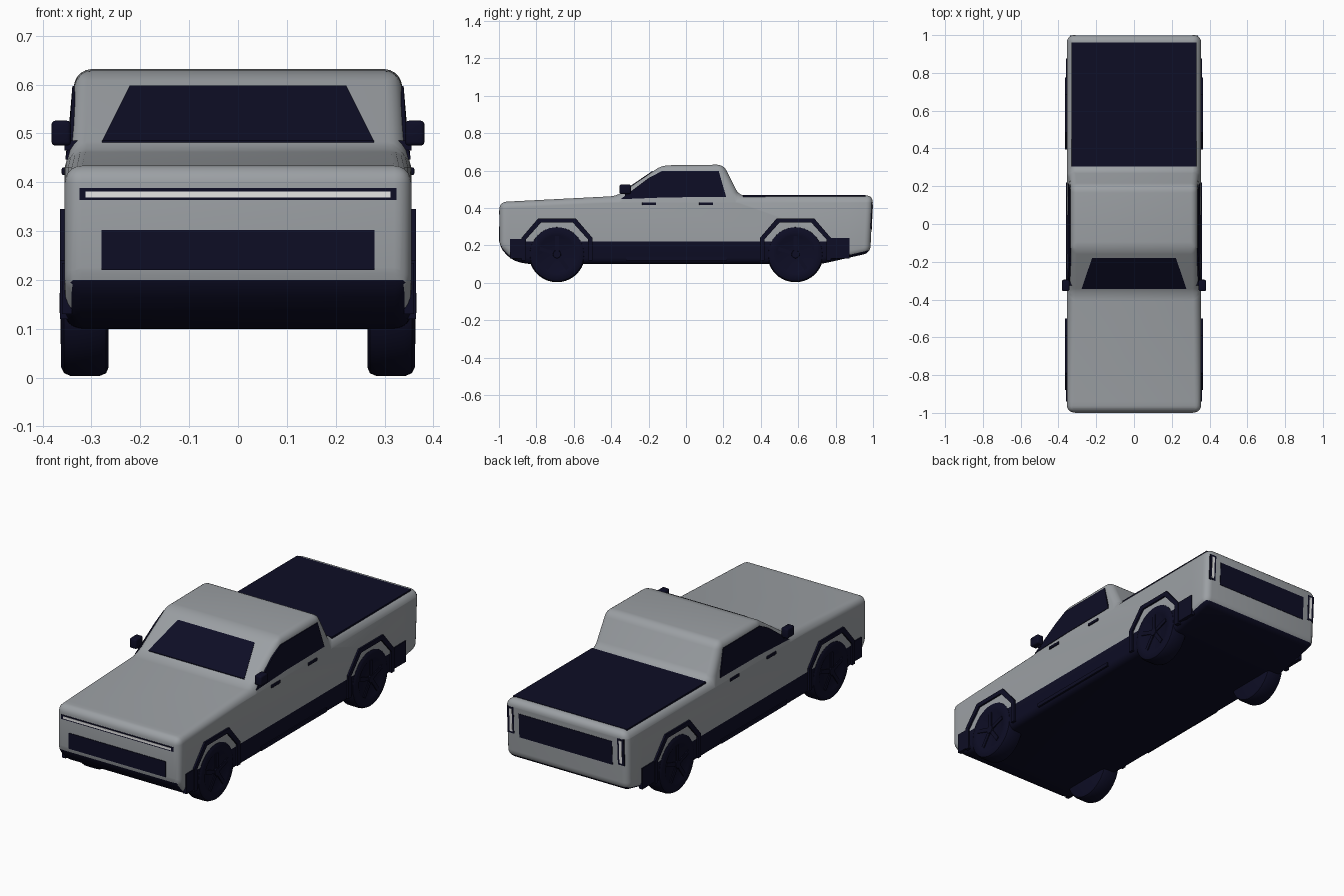
import bpy, bmesh, math
from mathutils import Matrix

old = bpy.data.objects.get("Cube")
if old:
    bpy.data.objects.remove(old, do_unlink=True)


def material(name, color):
    m = bpy.data.materials.new(name)
    m.use_nodes = True
    m.diffuse_color = color
    bsdf = m.node_tree.nodes["Principled BSDF"]
    bsdf.inputs["Base Color"].default_value = color
    bsdf.inputs["Roughness"].default_value = 0.6
    return m


PAINT = material("grey paint", (0.33, 0.35, 0.37, 1))
DARK = material("dark trim", (0.004, 0.004, 0.018, 1))
LIGHT = material("white light", (0.85, 0.85, 0.85, 1))


def finish(name, bm, *mats):
    bmesh.ops.recalc_face_normals(bm, faces=bm.faces[:])
    mesh = bpy.data.meshes.new(name)
    bm.to_mesh(mesh)
    bm.free()
    for m in mats:
        mesh.materials.append(m)
    ob = bpy.data.objects.new(name, mesh)
    bpy.context.collection.objects.link(ob)
    bpy.ops.object.select_all(action="DESELECT")
    ob.select_set(True)
    bpy.context.view_layer.objects.active = ob
    bpy.ops.object.shade_smooth_by_angle(angle=math.radians(35))
    return ob


def half_width(z):
    """Body half width: upright flanks, shoulder, then leaning cabin sides."""
    if z <= 0.43:
        return 0.355
    if z <= 0.48:
        return 0.355 - (z - 0.43) * 0.26
    return 0.342 - (z - 0.48) * 0.05


def prism(name, points, place, mat, bevel=0.0):
    """Outline joined between two layers; place(a, b, layer) gives positions."""
    bm = bmesh.new()
    layers = [[bm.verts.new(place(a, b, k)) for a, b in points] for k in (0, 1)]
    n = len(points)
    bm.faces.new(layers[0])
    bm.faces.new(layers[1][::-1])
    for i in range(n):
        j = (i + 1) % n
        bm.faces.new((layers[0][i], layers[1][i], layers[1][j], layers[0][j]))
    if bevel:
        bmesh.ops.bevel(bm, geom=bm.edges[:], offset=bevel, segments=3,
                        profile=0.5, affect="EDGES")
    return finish(name, bm, mat)


def box(name, x, y, z, mat, bevel=0.0):
    outline = [(x[0], z[0]), (x[1], z[0]), (x[1], z[1]), (x[0], z[1])]
    return prism(name, outline, lambda a, b, k: (a, y[k], b), mat, bevel)


def sides(s, lo, hi):
    return sorted((s * lo, s * hi))


# Body: side outline, rounded, narrowed towards the roof
outline = [(-0.93, 0.12), (-0.997, 0.19), (-0.997, 0.432), (-0.37, 0.464),
           (-0.13, 0.628), (0.2, 0.632), (0.285, 0.465), (1.0, 0.467),
           (0.985, 0.16), (0.72, 0.1), (-0.85, 0.1)]
bm = bmesh.new()
face = bm.faces.new([bm.verts.new((-0.355, y, z)) for y, z in outline])
new = bmesh.ops.extrude_face_region(bm, geom=[face])["geom"]
bmesh.ops.translate(bm, vec=(0.71, 0, 0),
                    verts=[v for v in new if isinstance(v, bmesh.types.BMVert)])
bmesh.ops.recalc_face_normals(bm, faces=bm.faces[:])
bmesh.ops.bevel(bm, geom=[e for e in bm.edges if e.calc_face_angle(0) > 0.1],
                offset=0.035, segments=5, profile=0.5, affect="EDGES",
                clamp_overlap=True)
for axis, value in ((2, 0.2), (2, 0.22), (2, 0.43), (2, 0.48), (1, -0.94), (1, 0.87)):
    normal, point = [0, 0, 0], [0, 0, 0]
    normal[axis], point[axis] = 1, value
    bmesh.ops.bisect_plane(bm, geom=bm.verts[:] + bm.edges[:] + bm.faces[:],
                           plane_co=point, plane_no=normal)
for v in bm.verts:
    v.co.x *= half_width(v.co.z) / 0.355
bm.normal_update()
for f in bm.faces:
    c, n = f.calc_center_median(), f.normal
    sill = c.z < 0.22 and abs(n.x) > 0.3 and -0.94 < c.y < 0.87
    bumper = c.z < 0.2 and n.y < -0.3 and abs(n.x) < 0.5
    f.material_index = int(sill or bumper or n.z < -0.5)
finish("body", bm, PAINT, DARK)

# Windscreen lying on the slope between bonnet and roof
SLOPE = 0.164 / 0.24
prism("windscreen", [(-0.278, -0.345), (0.278, -0.345), (0.222, -0.18), (-0.222, -0.18)],
      lambda x, y, k: (x, y, 0.464 + (y + 0.37) * SLOPE + (-0.002, 0.004)[k]), DARK)

# Load bed cover
box("bed_cover", (-0.33, 0.33), (0.305, 0.96), (0.46, 0.469), DARK)

# Front panel and light bar
box("grille_panel", (-0.28, 0.28), (-1.0, -0.992), (0.22, 0.302), DARK)
box("light_bar_frame", (-0.325, 0.325), (-0.9985, -0.99), (0.364, 0.388), DARK)
box("light_bar", (-0.312, 0.312), (-1.0, -0.993), (0.369, 0.381), LIGHT)


def tail_plate(name, x, z, lift, mat):
    pts = [(x[0], z[0]), (x[1], z[0]), (x[1], z[1]), (x[0], z[1])]
    prism(name, pts, lambda a, b, k: (a, 1.0 - (0.467 - b) * 0.049 + (-0.005, lift)[k], b), mat)


# Tailgate panel
tail_plate("tailgate_panel", (-0.27, 0.27), (0.28, 0.405), 0.002, DARK)

# Side window outline, arch outline and wheel cross-section
window = [(-0.35, 0.447), (-0.1, 0.457), (0.215, 0.459), (0.175, 0.597),
          (-0.13, 0.597), (-0.2, 0.56), (-0.3, 0.485)]
half_outer = [(0.19, 0.12), (0.19, 0.24), (0.1, 0.345)]
half_inner = [(0.085, 0.322), (0.166, 0.232), (0.166, 0.12)]
arch = half_outer + [(-a, b) for a, b in half_outer[::-1]]
arch += [(-a, b) for a, b in half_inner[::-1]] + half_inner
tyre = [(0, 0.358), (0.095, 0.358), (0.102, 0.362), (0.132, 0.362), (0.144, 0.356),
        (0.15, 0.342), (0.15, 0.284), (0.144, 0.27), (0.132, 0.265), (0, 0.265)]


def wheel(name, s, y):
    bm = bmesh.new()
    vs = [bm.verts.new((x, 0, r)) for r, x in tyre]
    es = [bm.edges.new(p) for p in zip(vs, vs[1:])]
    bmesh.ops.spin(bm, geom=vs + es, cent=(0, 0, 0), axis=(1, 0, 0),
                   angle=math.tau, steps=40)
    bmesh.ops.remove_doubles(bm, verts=bm.verts[:], dist=0.0005)
    # Spokes and hub
    for i in range(5):
        turn = Matrix.Rotation(math.tau * i / 5, 4, "X")
        move = Matrix.Translation((0.359, 0, 0.052))
        bmesh.ops.create_cube(bm, size=1,
                              matrix=turn @ move @ Matrix.Diagonal((0.008, 0.02, 0.09, 1)))
    bmesh.ops.create_cone(bm, cap_ends=True, segments=16, radius1=0.024, radius2=0.02,
                          depth=0.012,
                          matrix=Matrix.Translation((0.36, 0, 0)) @ Matrix.Rotation(math.pi / 2, 4, "Y"))
    for v in bm.verts:
        v.co = (v.co.x * s, v.co.y + y, v.co.z + 0.153)
    finish(name, bm, DARK)


for side, s in (("left", 1), ("right", -1)):
    prism(side + "_window", window,
          lambda y, z, k: (s * (half_width(z) + (-0.004, 0.003)[k]), y, z), DARK)
    for end, y in (("front", -0.69), ("rear", 0.585)):
        wheel(f"{side}_{end}_wheel", s, y)
        prism(f"{side}_{end}_arch_trim", arch,
              lambda a, z, k: (s * (0.34, 0.364)[k], y + a, z), DARK)
    # Lower corner guards and sill step
    box(side + "_front_guard", sides(s, 0.34, 0.36), (-0.94, -0.86), (0.13, 0.235), DARK)
    box(side + "_rear_guard", sides(s, 0.34, 0.36), (0.76, 0.875), (0.13, 0.24), DARK)
    box(side + "_sill_step", sides(s, 0.34, 0.361), (-0.32, 0.22), (0.12, 0.14), DARK)
    # Door handles
    for end, y in (("front", -0.235), ("rear", 0.07)):
        box(f"{side}_{end}_door_handle", sides(s, 0.35, 0.361), (y, y + 0.075),
            (0.415, 0.43), DARK, 0.003)
    # Mirror and its arm
    box(side + "_mirror", sides(s, 0.342, 0.382), (-0.355, -0.295), (0.475, 0.526), DARK, 0.008)
    box(side + "_mirror_arm", sides(s, 0.32, 0.355), (-0.325, -0.305), (0.465, 0.485), DARK)
    # Tail lamp
    tail_plate(side + "_tail_lamp_frame", sides(s, 0.3, 0.338), (0.29, 0.43), 0.0005, DARK)
    tail_plate(side + "_tail_lamp", sides(s, 0.31, 0.325), (0.3, 0.42), 0.002, LIGHT)
